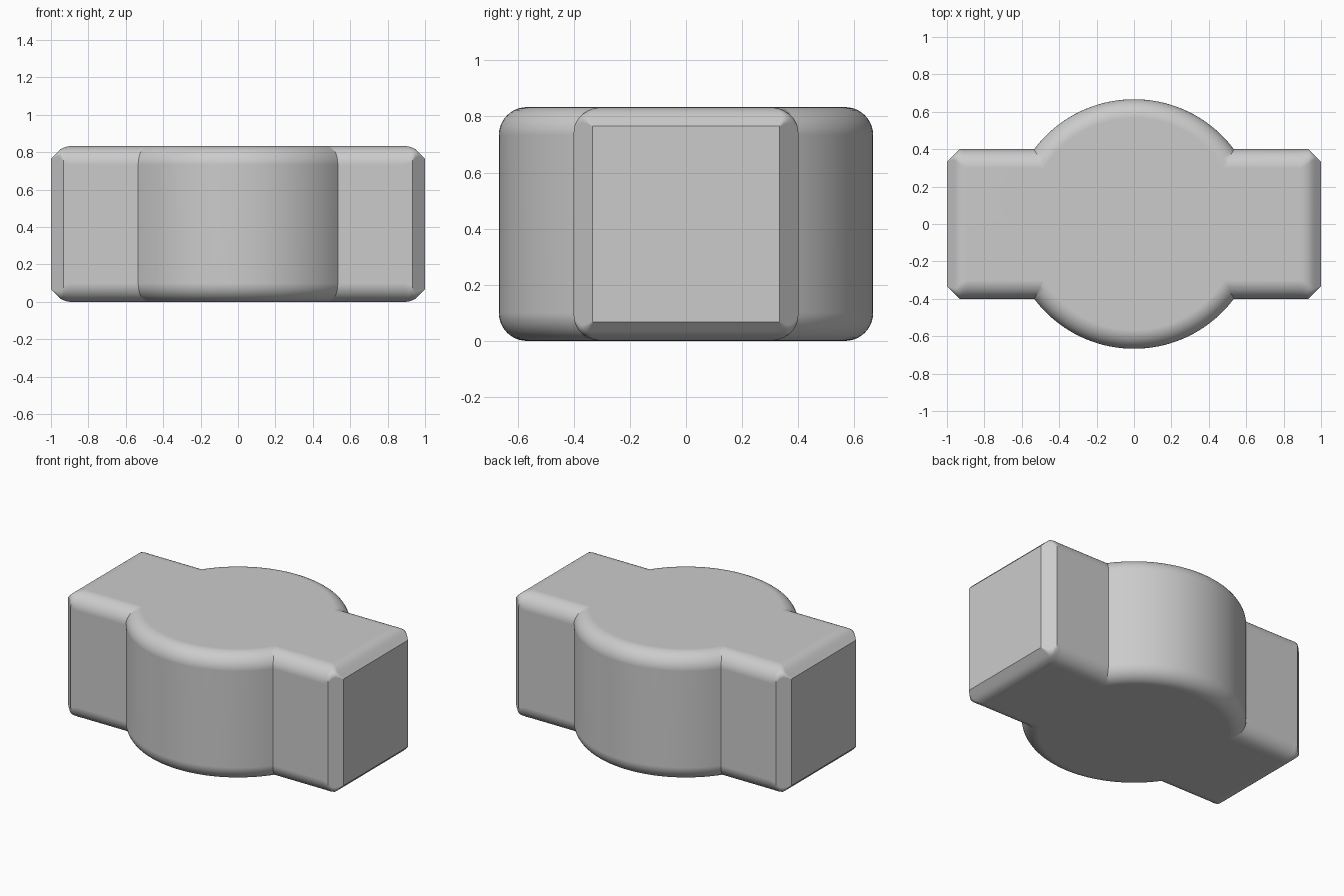
import bpy, bmesh, math

if "Cube" in bpy.data.objects:
    bpy.data.objects.remove(bpy.data.objects["Cube"])

H, R, FIL = 0.833, 0.667, 0.1   # height, drum radius, edge fillet
HALF_W = 0.4                    # half width of the bar
SEG = 10


def finish(bm, name):
    bmesh.ops.recalc_face_normals(bm, faces=bm.faces[:])
    me = bpy.data.meshes.new(name)
    bm.to_mesh(me)
    bm.free()
    ob = bpy.data.objects.new(name, me)
    bpy.context.collection.objects.link(ob)
    return ob


def loft(bm, rings):
    loops = [[bm.verts.new(p) for p in ring] for ring in rings]
    n = len(loops[0])
    for a, b in zip(loops, loops[1:]):
        for i in range(n):
            bm.faces.new((a[i], a[(i + 1) % n], b[(i + 1) % n], b[i]))
    bm.faces.new(loops[0])
    bm.faces.new(loops[-1])


def bar_section(x, side, top, r):
    # rounded rectangle in the yz plane, inset at the sides and top/bottom
    cy, cz = HALF_W - side - r, H / 2 - top - r
    pts = []
    for k, (sy, sz) in enumerate(((1, 1), (-1, 1), (-1, -1), (1, -1))):
        for i in range(SEG + 1):
            a = math.pi / 2 * (k + i / SEG)
            pts.append((x, sy * cy + r * math.cos(a), H / 2 + sz * cz + r * math.sin(a)))
    return pts


# Bar with chamfered ends: (x, side inset, top inset, corner radius)
half = [(0.892, 0, 0, 0.1), (0.913, 0, 0.0022, 0.092), (0.933, 0, 0.009, 0.08),
        (0.948, 0.015, 0.017, 0.048), (0.963, 0.03, 0.0295, 0.026),
        (0.98, 0.047, 0.047, 0.012), (1.0, 0.067, 0.067, 0.003)]
sections = [(-x, s, t, r) for x, s, t, r in reversed(half)] + half
bm = bmesh.new()
loft(bm, [bar_section(*s) for s in sections])
body = finish(bm, "cross_bar_body")

# Round drum with filleted rims
arc = [(R - FIL + FIL * math.sin(math.pi / 2 * i / SEG),
        FIL - FIL * math.cos(math.pi / 2 * i / SEG)) for i in range(SEG + 1)]
profile = arc + [(r, H - z) for r, z in reversed(arc)]
N = 128
bm = bmesh.new()
loft(bm, [[(r * math.cos(2 * math.pi * i / N), r * math.sin(2 * math.pi * i / N), z)
           for i in range(N)] for r, z in profile])
drum = finish(bm, "centre_drum")

# Join both into one solid
mod = body.modifiers.new("union", 'BOOLEAN')
mod.operation = 'UNION'
mod.solver = 'EXACT'
mod.object = drum
bpy.context.view_layer.objects.active = body
body.select_set(True)
bpy.ops.object.modifier_apply(modifier=mod.name)
bpy.data.objects.remove(drum)

# Smooth fillets, crisp chamfers
bpy.ops.object.shade_smooth_by_angle(angle=math.radians(30))
wn = body.modifiers.new("weighted_normals", 'WEIGHTED_NORMAL')
wn.keep_sharp = True
